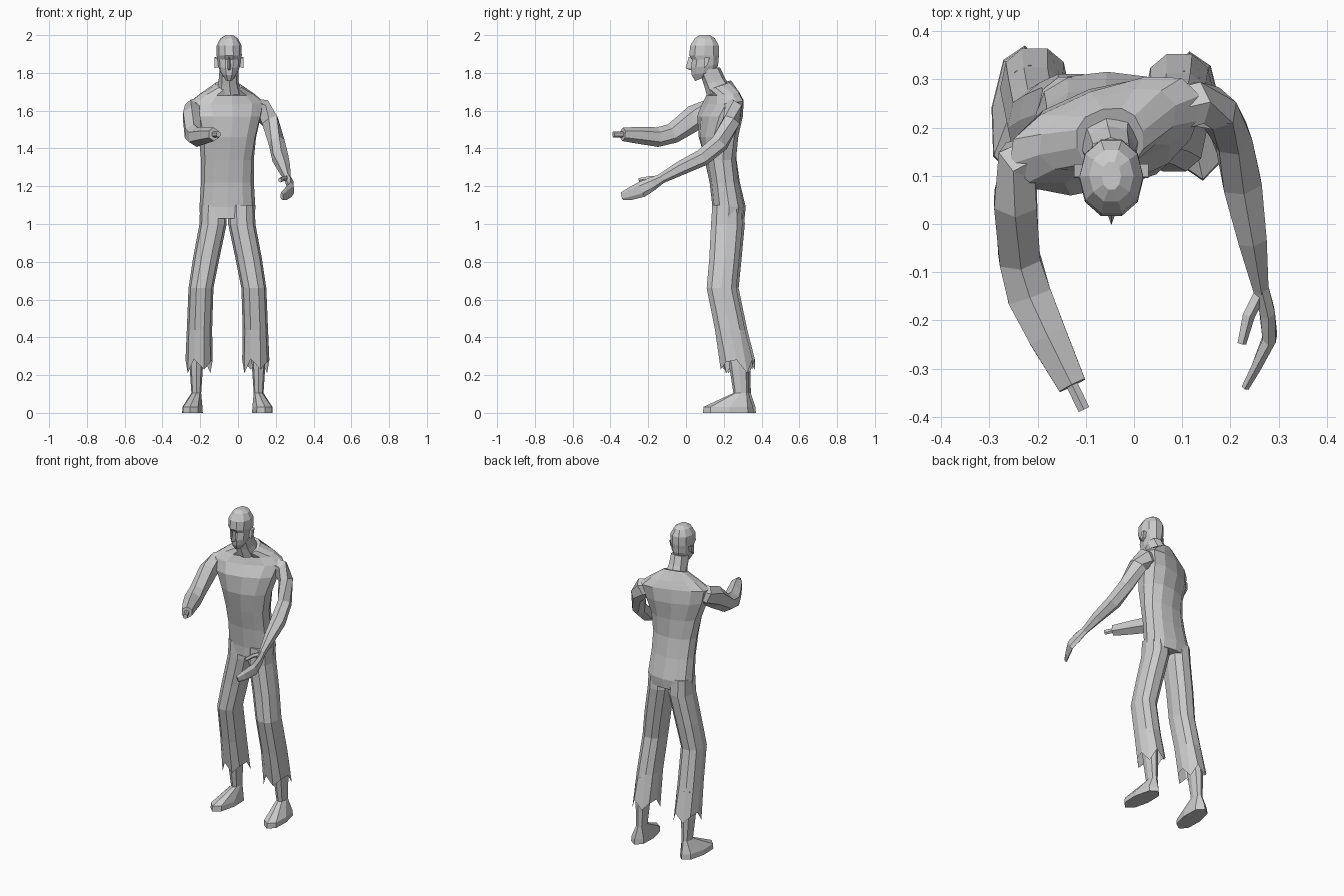
import bpy, bmesh, math
from mathutils import Vector


def make_object(name, rings, close_start=True, close_end=True):
    """Skin a list of equal-length point rings into one flat-shaded object."""
    bm = bmesh.new()
    loops = [[bm.verts.new(p) for p in ring] for ring in rings]
    n = len(loops[0])
    for a, b in zip(loops, loops[1:]):
        for i in range(n):
            j = (i + 1) % n
            bm.faces.new((a[i], a[j], b[j], b[i]))
    if close_start:
        bm.faces.new(loops[0][::-1])
    if close_end:
        bm.faces.new(loops[-1])
    bmesh.ops.recalc_face_normals(bm, faces=bm.faces)
    me = bpy.data.meshes.new(name)
    bm.to_mesh(me)
    bm.free()
    ob = bpy.data.objects.new(name, me)
    bpy.context.collection.objects.link(ob)
    return ob


def level_ring(cx, cy, z, rx, ry, twist=0, tilt=0, n=12, power=0.85):
    """Roughly horizontal rounded ring; tilt raises the back edge."""
    t = math.radians(twist)
    pts = []
    for i in range(n):
        a = 2 * math.pi * i / n
        c, s = math.cos(a), math.sin(a)
        x = rx * math.copysign(abs(c) ** power, c)
        y = ry * math.copysign(abs(s) ** power, s)
        pts.append((cx + x * math.cos(t) - y * math.sin(t),
                    cy + x * math.sin(t) + y * math.cos(t), z + tilt * s))
    return pts


def limb(name, path, n=6):
    """Tube along a path of (x, y, z, side radius, height radius)."""
    cs = [Vector(p[:3]) for p in path]
    rings = []
    for i, p in enumerate(path):
        t = (cs[min(i + 1, len(cs) - 1)] - cs[max(i - 1, 0)]).normalized()
        side = t.cross(Vector((0, 0, 1))).normalized()
        up = side.cross(t)
        rings.append([cs[i] + side * p[3] * math.cos(a) + up * p[4] * math.sin(a)
                      for a in (2 * math.pi * (k + 0.5) / n for k in range(n))])
    return make_object(name, rings)


MID = -0.056

# Torso, twisting towards the shoulders, with sloping neck base
torso = [(MID, .225, 1.03, .145, .085, 0, 0), (MID, .228, 1.09, .148, .088, 0, 0),
         (MID, .205, 1.22, .14, .08, 2, 0), (MID, .183, 1.34, .14, .085, 5, 0),
         (MID, .172, 1.46, .155, .10, 12, 0), (-.06, .180, 1.57, .19, .105, 18, 0),
         (-.06, .195, 1.645, .21, .085, 20, .01), (-.055, .195, 1.69, .15, .07, 20, .01),
         (-.05, .175, 1.735, .07, .065, 14, .025)]
make_object("torso", [level_ring(*r) for r in torso])

# Neck
neck = [(-.05, .175, 1.70, .065, .065, 10, .02), (-.05, .15, 1.755, .053, .055, 5, .02),
        (-.048, .125, 1.82, .05, .055, 0, .01)]
make_object("neck", [level_ring(*r, n=8) for r in neck])

# Head: chin, mouth, cheeks, eyes, brow, forehead, crown
HX = -.047
head = [(HX, .075, 1.768, .022, .028, 0, .012), (HX, .095, 1.80, .045, .068, 0, .012),
        (HX, .098, 1.835, .058, .076, 0, .01), (HX, .102, 1.87, .062, .073, 0, 0),
        (HX, .096, 1.893, .067, .083, 0, 0), (HX, .098, 1.945, .066, .079, 0, 0),
        (HX, .100, 1.983, .046, .056, 0, 0), (HX, .100, 2.0, .02, .03, 0, 0)]
make_object("head", [level_ring(*r, n=10, power=.95) for r in head])

# Nose wedge
make_object("nose", [[(HX - w, .04, z), (HX, y, z), (HX + w, .04, z)]
                     for z, w, y in ((1.885, .008, .015), (1.825, .015, -.002), (1.815, .012, .018))])

# Ears
for s, side in ((-1, "left"), (1, "right")):
    make_object("ear_" + side, [[(HX + s * (.055 + o), y, 1.855 + dz * k) for y, dz in
                                 ((.095, -.03), (.115, -.01), (.125, .03), (.098, .025))]
                                for o, k in ((0, .8), (.022, 1))])

# Trousers with ragged open hems, and bare lower legs with feet
for s, dy, side in ((-1, 0, "left"), (1, -.012, "right")):
    def leg_ring(off, y, z, rx, ry, twist=0, tilt=0, n=10):
        return level_ring(MID + s * off, y + dy, z, rx, ry, s * twist, tilt, n)

    trouser = [leg_ring(.075, .228, 1.10, .07, .08), leg_ring(.076, .228, 1.0, .072, .087),
               leg_ring(.112, .215, .82, .07, .083), leg_ring(.14, .20, .66, .066, .082),
               leg_ring(.148, .245, .44, .067, .083)]
    hem = leg_ring(.15, .28, .25, .072, .088)
    drops = (.03, -.04, .035, -.02, .02)
    trouser.append([(x, y, z + drops[i % 5]) for i, (x, y, z) in enumerate(hem)])
    make_object("trouser_leg_" + side, trouser, close_end=False)

    shin = [leg_ring(.16, .275, .42, .042, .055, n=8), leg_ring(.165, .292, .24, .035, .05, n=8),
            leg_ring(.165, .303, .105, .026, .04, n=8),
            leg_ring(.185, .236, .032, .053, .132, 6, n=8),
            leg_ring(.185, .236, 0, .055, .135, 6, n=8)]
    make_object("lower_leg_and_foot_" + side, shin)

# Whole arm reaching forward and down, tapering to a mitten hand
limb("arm_with_hand", [(.06, .23, 1.62, .05, .05), (.125, .25, 1.605, .05, .06),
                       (.17, .24, 1.545, .043, .055), (.205, .18, 1.43, .042, .05),
                       (.224, .085, 1.35, .046, .045), (.245, -.03, 1.295, .034, .038),
                       (.263, -.135, 1.238, .018, .026)])
limb("hand", [(.263, -.13, 1.24, .018, .026), (.276, -.18, 1.212, .018, .036),
              (.282, -.235, 1.183, .016, .042), (.255, -.295, 1.16, .012, .034),
              (.232, -.338, 1.147, .009, .022)])
limb("thumb", [(.26, -.145, 1.24, .014, .014), (.237, -.19, 1.24, .014, .014),
               (.223, -.248, 1.232, .01, .012)], 5)

# Raised arm ending in a stump with exposed bone
limb("arm_with_stump", [(-.17, .15, 1.625, .05, .05), (-.235, .13, 1.605, .055, .06),
                        (-.246, .05, 1.565, .051, .068), (-.238, -.07, 1.48, .049, .054),
                        (-.217, -.15, 1.46, .053, .052), (-.178, -.235, 1.468, .046, .046),
                        (-.128, -.335, 1.475, .034, .036)])
limb("bone", [(-.14, -.31, 1.475, .014, .016), (-.104, -.385, 1.475, .014, .016)])
